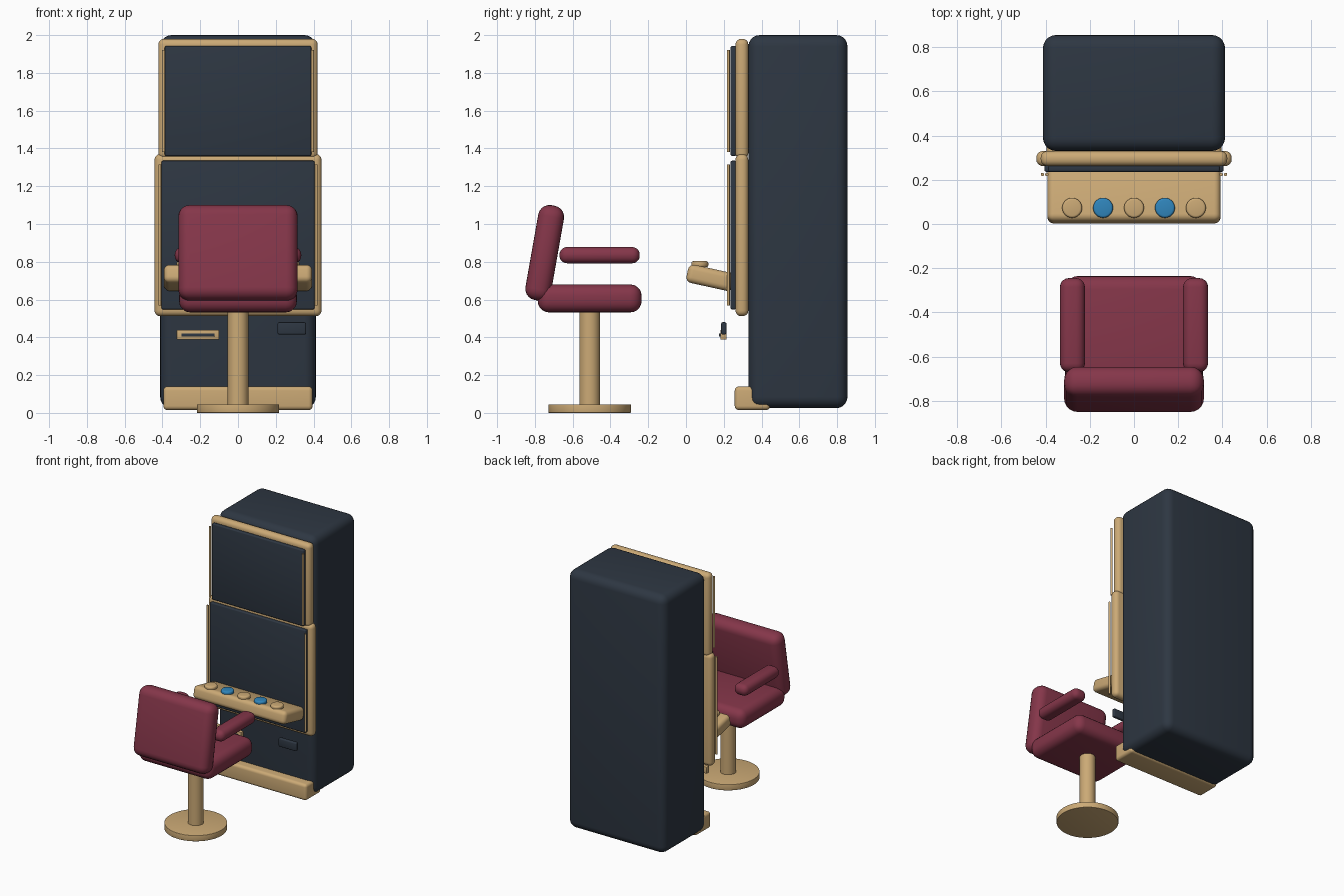
import bpy
from math import radians

old = bpy.data.objects.get("Cube")
if old:
    bpy.data.objects.remove(old, do_unlink=True)


def material(name, r, g, b):
    m = bpy.data.materials.new(name)
    m.use_nodes = True
    m.diffuse_color = (r, g, b, 1)
    m.node_tree.nodes["Principled BSDF"].inputs["Base Color"].default_value = (r, g, b, 1)
    return m


navy = material("navy", 0.027, 0.038, 0.055)
tan = material("tan", 0.60, 0.40, 0.18)
burgundy = material("burgundy", 0.235, 0.037, 0.068)
blue = material("blue", 0.03, 0.24, 0.51)


def finish(name, mat, bevel, segments):
    ob = bpy.context.object
    ob.name = name
    ob.data.materials.append(mat)
    if bevel:
        mod = ob.modifiers.new("round", "BEVEL")
        mod.width = bevel
        mod.segments = segments
        mod.limit_method = "ANGLE"
        bpy.ops.object.modifier_apply(modifier=mod.name)
    bpy.ops.object.shade_smooth_by_angle(angle=radians(35))
    return ob


def box(name, mat, x, y, z, bevel=0.0, tilt=0.0, segments=5):
    """Rounded box from (min, max) ranges, tilted about its own x axis."""
    ranges = (x, y, z)
    bpy.ops.mesh.primitive_cube_add(size=1, location=[(a + b) / 2 for a, b in ranges])
    bpy.context.object.scale = [b - a for a, b in ranges]
    bpy.ops.object.transform_apply(location=False, rotation=False, scale=True)
    bpy.context.object.rotation_euler.x = radians(tilt)
    return finish(name, mat, bevel, segments)


def rod(name, mat, radius, x, y, z, bevel=0.0, sides=48):
    """Upright cylinder with z as a (min, max) range."""
    bpy.ops.mesh.primitive_cylinder_add(vertices=sides, radius=radius, depth=z[1] - z[0],
                                        location=(x, y, (z[0] + z[1]) / 2))
    return finish(name, mat, bevel, 3)


def wide(half):
    return (-half, half)


# Cabinet and kick base
box("cabinet", navy, wide(0.412), (0.33, 0.855), (0.025, 2.0), 0.06)
box("kick_base", tan, wide(0.395), (0.258, 0.445), (0.015, 0.14), 0.022)

# Screens with their surrounds and side light strips
for level, half, z0, z1, screen_half, s0, s1, strip_x in (
        ("upper", 0.422, 1.345, 1.98, 0.388, 1.36, 1.942, 0.394),
        ("lower", 0.442, 0.512, 1.37, 0.405, 0.548, 1.335, 0.414)):
    box(level + "_surround", tan, wide(half), (0.262, 0.33), (z0, z1), 0.03)
    box(level + "_screen", navy, wide(screen_half), (0.236, 0.266), (s0, s1), 0.008, segments=3)
    for side, sign in (("left", 1), ("right", -1)):
        rod(f"{level}_{side}_light_strip", tan, 0.008, sign * strip_x, 0.224,
            (s0 + 0.02, s1 - 0.02), sides=16)

# Sloping console with a row of buttons
box("console", tan, wide(0.392), (0.004, 0.256), (0.666, 0.764), 0.03, tilt=-12.5)
for i in range(5):
    rod(f"button_{i + 1}", blue if i % 2 else tan, 0.045, (i - 2) * 0.14, 0.073,
        (0.772, 0.803), 0.01)

# Note slot and card reader
box("note_slot_plate", tan, (-0.325, -0.1), (0.182, 0.215), (0.388, 0.44), 0.005, segments=2)
box("note_slot_opening", navy, (-0.3, -0.125), (0.175, 0.19), (0.405, 0.421), 0.002, segments=2)
box("card_reader", navy, (0.21, 0.36), (0.186, 0.214), (0.415, 0.48), 0.008, segments=3)

# Chair
rod("chair_foot", tan, 0.218, 0, -0.51, (0, 0.045), 0.003, sides=64)
rod("chair_post", tan, 0.055, 0, -0.51, (0.04, 0.56))
box("seat", burgundy, wide(0.312), (-0.785, -0.235), (0.532, 0.68), 0.06)
box("backrest", burgundy, wide(0.316), (-0.817, -0.679), (0.592, 1.102), 0.06, tilt=-10)
for side, sign in (("left", 1), ("right", -1)):
    span = sorted((sign * 0.222, sign * 0.335))
    box(side + "_armrest", burgundy, span, (-0.67, -0.245), (0.792, 0.878), 0.04)
